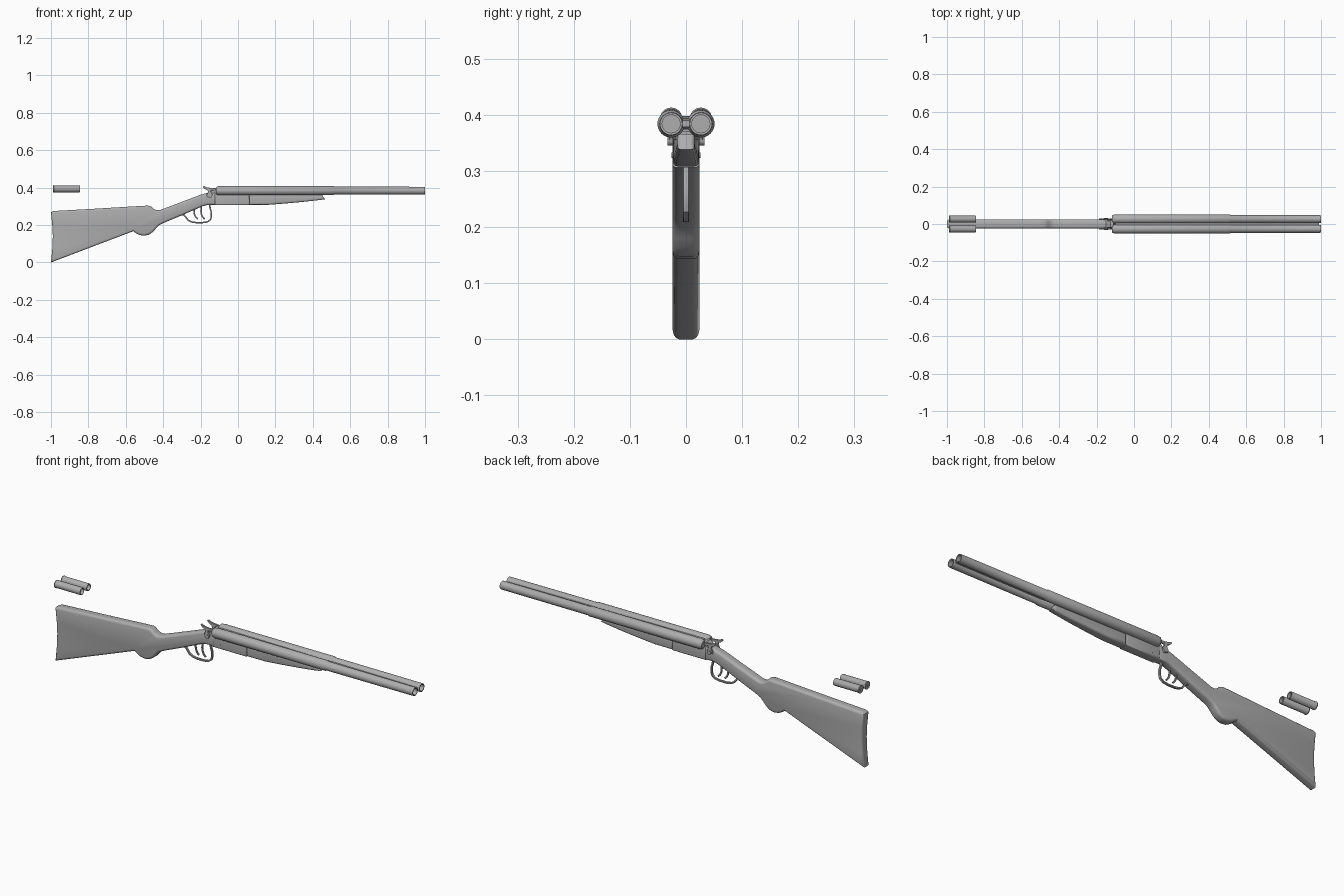
import bpy, bmesh, math
from mathutils import Vector

grey = bpy.data.materials.new("plain_grey")
grey.diffuse_color = (0.42, 0.42, 0.42, 1)


def finish(name, bm, angle=35):
    bmesh.ops.recalc_face_normals(bm, faces=bm.faces)
    me = bpy.data.meshes.new(name)
    bm.to_mesh(me)
    bm.free()
    ob = bpy.data.objects.new(name, me)
    bpy.context.collection.objects.link(ob)
    me.materials.append(grey)
    bpy.ops.object.select_all(action='DESELECT')
    ob.select_set(True)
    bpy.context.view_layer.objects.active = ob
    bpy.ops.object.shade_smooth_by_angle(angle=math.radians(angle))
    return ob


def plate(name, pts, half, y=0.0, bevel=0.0, segs=3):
    """Side profile (x, z) extruded across y, with rounded rims."""
    bm = bmesh.new()
    f = bm.faces.new([bm.verts.new((x, y - half, z)) for x, z in pts])
    r = bmesh.ops.extrude_face_region(bm, geom=[f])
    bmesh.ops.translate(bm, vec=(0, 2 * half, 0),
                        verts=[v for v in r['geom'] if isinstance(v, bmesh.types.BMVert)])
    if bevel:
        rims = [e for e in bm.edges if abs(e.verts[0].co.y - e.verts[1].co.y) < 1e-5]
        bmesh.ops.bevel(bm, geom=rims, offset=bevel, segments=segs, profile=0.5,
                        affect='EDGES', clamp_overlap=True)
    return finish(name, bm)


def lathe_x(name, prof, y, z, n=24):
    """Profile (x, radius) turned around an axis along x."""
    bm = bmesh.new()
    rings = []
    for x, r in prof:
        if r == 0:
            rings.append([bm.verts.new((x, y, z))] * n)
        else:
            rings.append([bm.verts.new((x, y + r * math.cos(i * math.tau / n),
                                        z + r * math.sin(i * math.tau / n))) for i in range(n)])
    for a, b in zip(rings, rings[1:]):
        for i in range(n):
            j = (i + 1) % n
            bm.faces.new(list(dict.fromkeys((a[i], a[j], b[j], b[i]))))
    return finish(name, bm)


def disc_y(name, x, y, z, r, depth, n=16):
    """Short pin across y."""
    pts = [(x + r * math.cos(i * math.tau / n), z + r * math.sin(i * math.tau / n)) for i in range(n)]
    return plate(name, pts, depth / 2, y)


def strip(name, path, thick, half):
    """Bent flat bar following a path in the xz plane."""
    p = [Vector(q) for q in path]
    left, right = [], []
    for i, q in enumerate(p):
        t = (p[min(i + 1, len(p) - 1)] - p[max(i - 1, 0)]).normalized()
        nrm = Vector((-t.y, t.x)) * thick / 2
        left.append(q + nrm)
        right.append(q - nrm)
    return plate(name, [tuple(v) for v in left + right[::-1]], half, bevel=0.001, segs=1)


# Shoulder stock with wrist, concave butt
plate("stock", [
    (-1.0, 0.0), (-0.56, 0.167), (-0.545, 0.156), (-0.525, 0.146), (-0.50, 0.143),
    (-0.477, 0.148), (-0.455, 0.163), (-0.44, 0.18), (-0.425, 0.197), (-0.40, 0.21),
    (-0.30, 0.252), (-0.19, 0.30), (-0.165, 0.307), (-0.117, 0.308), (-0.117, 0.375),
    (-0.16, 0.373), (-0.20, 0.362), (-0.30, 0.324), (-0.417, 0.28), (-0.435, 0.279),
    (-0.452, 0.287), (-0.465, 0.299), (-0.48, 0.304), (-0.52, 0.302), (-0.75, 0.288),
    (-0.985, 0.275), (-1.0, 0.268), (-0.993, 0.20), (-0.99, 0.14), (-0.993, 0.07)],
    0.024, bevel=0.012)

# Receiver block and standing breech
plate("receiver", [(-0.125, 0.306), (0.062, 0.306), (0.062, 0.37), (-0.125, 0.37)],
      0.0245, bevel=0.007)
plate("breech_face", [(-0.165, 0.36), (-0.11, 0.36), (-0.11, 0.398), (-0.125, 0.398)],
      0.019, bevel=0.004)

# Forend, narrowing towards its tip
fore = plate("forend", [
    (0.06, 0.308), (0.16, 0.308), (0.25, 0.315), (0.35, 0.324), (0.44, 0.334),
    (0.465, 0.338), (0.455, 0.352), (0.447, 0.366), (0.06, 0.366)], 0.0235, bevel=0.01)
for v in fore.data.vertices:
    v.co.y *= 1 - 0.35 * max(0, (v.co.x - 0.2) / 0.27)

# Paired barrels, hammers and loose shells
for s, side in ((-1, "right"), (1, "left")):
    y = s * 0.0265
    lathe_x("barrel_" + side, [
        (-0.117, 0), (-0.117, 0.017), (-0.112, 0.022), (-0.10, 0.0245), (0.51, 0.0245),
        (0.515, 0.0215), (0.99, 0.0205), (1.0, 0.020), (1.0, 0.016), (-0.08, 0.016),
        (-0.08, 0)], y, 0.384)
    lathe_x("shell_" + side, [
        (-0.99, 0), (-0.99, 0.006), (-0.988, 0.007), (-0.988, 0.019), (-0.984, 0.020),
        (-0.98, 0.018), (-0.847, 0.018), (-0.845, 0.017), (-0.845, 0.014),
        (-0.86, 0.013), (-0.86, 0)], y, 0.393)
    # Curled hammer on its pivot
    plate("hammer_" + side, [
        (-0.165, 0.35), (-0.142, 0.35), (-0.136, 0.365), (-0.145, 0.378), (-0.143, 0.386),
        (-0.125, 0.384), (-0.118, 0.39), (-0.125, 0.397), (-0.150, 0.399), (-0.168, 0.402),
        (-0.182, 0.409), (-0.188, 0.404), (-0.176, 0.392), (-0.163, 0.386), (-0.160, 0.376),
        (-0.168, 0.362)], 0.004, s * 0.0265, bevel=0.001, segs=1)
    disc_y("hammer_pivot_" + side, -0.15, s * 0.027, 0.355, 0.010, 0.012)
    disc_y("receiver_pin_" + side, -0.085, s * 0.0245, 0.328, 0.005, 0.002)

# Rib filling the gap along the barrels
plate("barrel_rib", [(-0.10, 0.374), (0.99, 0.378), (0.99, 0.390), (0.5, 0.394), (-0.10, 0.398)], 0.006)

# Trigger guard loop
strip("trigger_guard", [
    (-0.30, 0.256), (-0.288, 0.253), (-0.280, 0.243), (-0.268, 0.227), (-0.250, 0.217),
    (-0.225, 0.213), (-0.190, 0.213), (-0.163, 0.217), (-0.147, 0.229), (-0.142, 0.246),
    (-0.143, 0.270), (-0.149, 0.290), (-0.152, 0.312)], 0.008, 0.0055)

# Two curved triggers
for i, x in enumerate((-0.225, -0.188)):
    strip("trigger_%d" % (i + 1), [
        (x - 0.008, 0.312), (x - 0.010, 0.275), (x - 0.008, 0.258), (x - 0.001, 0.243),
        (x + 0.009, 0.232)], 0.008, 0.0035)
